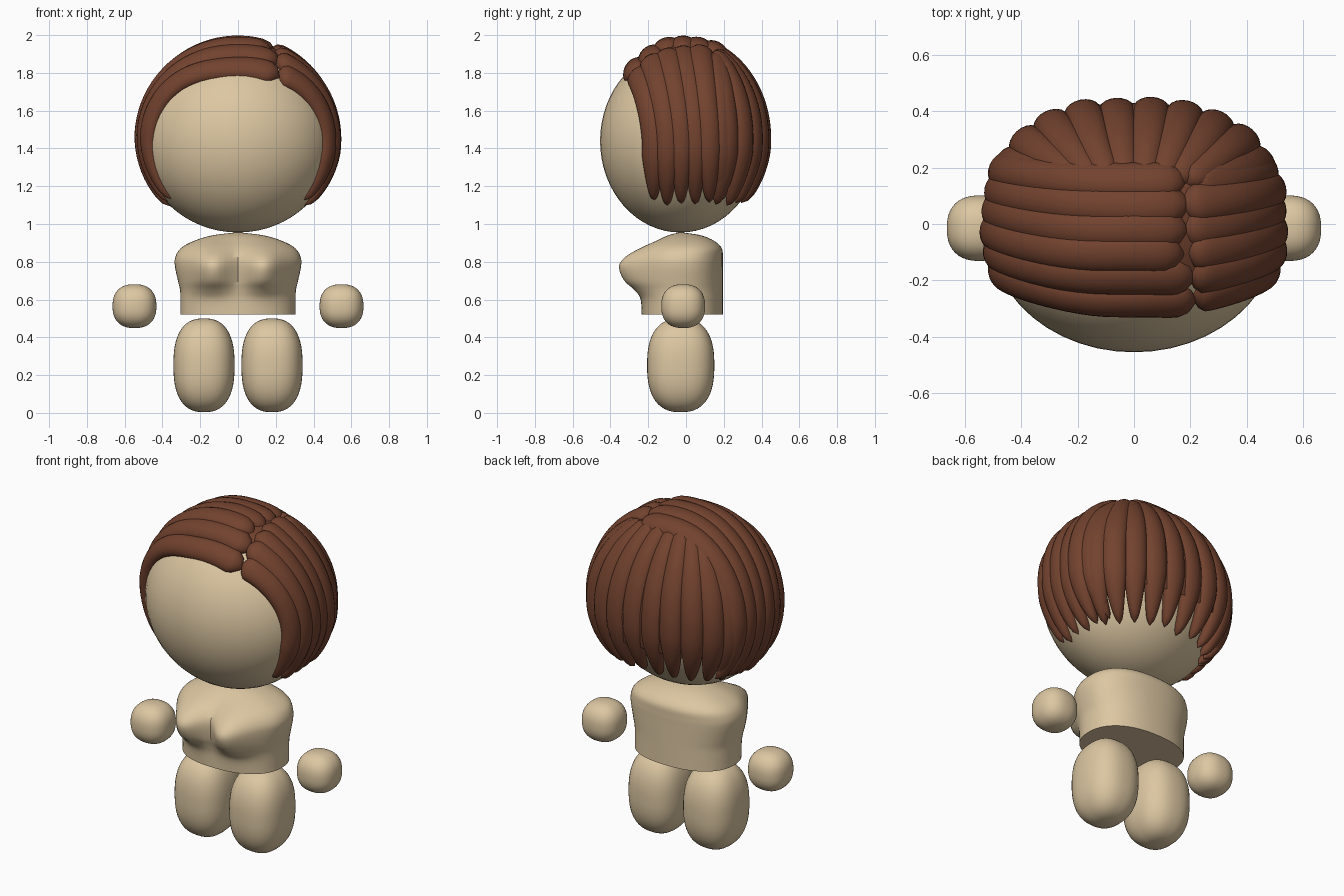
import bpy, bmesh, math, random
from mathutils import Vector

if "Cube" in bpy.data.objects:
    bpy.data.objects.remove(bpy.data.objects["Cube"])

random.seed(4)


def material(name, col):
    m = bpy.data.materials.new(name)
    m.diffuse_color = (*col, 1)
    m.use_nodes = True
    m.node_tree.nodes["Principled BSDF"].inputs["Base Color"].default_value = m.diffuse_color
    return m


SKIN = material("skin", (0.72, 0.57, 0.36))
HAIR = material("hair", (0.17, 0.055, 0.028))


def finish(name, bm, mat):
    bmesh.ops.recalc_face_normals(bm, faces=bm.faces)
    me = bpy.data.meshes.new(name)
    bm.to_mesh(me)
    bm.free()
    me.materials.append(mat)
    ob = bpy.data.objects.new(name, me)
    bpy.context.collection.objects.link(ob)
    bpy.ops.object.select_all(action='DESELECT')
    ob.select_set(True)
    bpy.context.view_layer.objects.active = ob
    bpy.ops.object.shade_smooth_by_angle(angle=math.radians(50))
    return ob


def loft(name, rings, mat):
    bm = bmesh.new()
    vs = [[bm.verts.new(p) for p in r] for r in rings]
    n = len(vs[0])
    for a, b in zip(vs, vs[1:]):
        for i in range(n):
            bm.faces.new((a[i], a[(i + 1) % n], b[(i + 1) % n], b[i]))
    bm.faces.new(vs[0])
    bm.faces.new(vs[-1])
    return finish(name, bm, mat)


def blob(name, centre, size, p, mat):
    """Sphere pushed towards a box by exponent p."""
    bm = bmesh.new()
    bmesh.ops.create_uvsphere(bm, u_segments=48, v_segments=32, radius=1)
    for v in bm.verts:
        k = sum(abs(c) ** p for c in v.co) ** (-1 / p)
        v.co = Vector([centre[i] + v.co[i] * k * size[i] for i in range(3)])
    return finish(name, bm, mat)


def spline(pts, steps):
    out = []
    for i in range(len(pts) - 1):
        a, b, c, d = (Vector(pts[min(max(j, 0), len(pts) - 1)]) for j in range(i - 1, i + 3))
        for s in range(steps):
            t = s / steps
            out.append(0.5 * (2 * b + (c - a) * t + (2 * a - 5 * b + 4 * c - d) * t * t
                              + (3 * b - a - 3 * c + d) * t ** 3))
    return out + [Vector(pts[-1])]


def smooth(t):
    t = min(max(t, 0), 1)
    return t * t * (3 - 2 * t)


# Head, hands and legs
blob("head", (0, -0.03, 1.44), (0.51, 0.425, 0.485), 2, SKIN)
for side, s in (("left", -1), ("right", 1)):
    blob(side + "_hand", (s * 0.548, -0.015, 0.565), (0.116, 0.116, 0.116), 2.4, SKIN)
    blob(side + "_leg", (s * 0.18, -0.028, 0.252), (0.162, 0.178, 0.248), 2.5, SKIN)

# Torso: z, half width, front y, back y, bust depth
PROFILE = [(0.52, 0.305, -0.235, 0.195, 0), (0.60, 0.305, -0.235, 0.195, 0.012),
           (0.65, 0.307, -0.235, 0.195, 0.05), (0.70, 0.318, -0.235, 0.195, 0.105),
           (0.77, 0.333, -0.235, 0.195, 0.132), (0.82, 0.333, -0.23, 0.195, 0.11),
           (0.87, 0.305, -0.20, 0.19, 0.06), (0.91, 0.235, -0.15, 0.15, 0.02),
           (0.94, 0.135, -0.095, 0.08, 0), (0.955, 0.01, -0.035, -0.02, 0)]
rings = []
for z, w, yf, yb, bust in spline(PROFILE, 4):
    ring = []
    for i in range(64):
        a = math.tau * i / 64
        c, s = math.cos(a), math.sin(a)
        k = (abs(c) ** 2.3 + abs(s) ** 2.3) ** (-1 / 2.3)
        x, y = w * c * k, (yf + yb) / 2 + (yb - yf) / 2 * s * k
        if s < 0:
            y -= bust * math.exp(-((abs(x) - 0.14) / 0.11) ** 2) * smooth(-s * 3)
        ring.append((x, y, z))
    rings.append(ring)
loft("torso", rings, SKIN)

# Hair envelope: a boxy ellipsoid that all strands follow
R = Vector((0.54, 0.452, 0.545))
C = Vector((0, 0, 1.45))
P = 2.4


def level(q):
    return (abs(q[0]) ** P + abs(q[1]) ** P) ** (2 / P) + q[2] ** 2


def normal(q):
    g = (abs(q[0]) ** P + abs(q[1]) ** P + 1e-6) ** (2 / P - 1)
    return Vector((g * abs(q[0]) ** (P - 1) * math.copysign(1, q[0]) / R.x,
                   g * abs(q[1]) ** (P - 1) * math.copysign(1, q[1]) / R.y,
                   q[2] / R.z)).normalized()


def strand(name, path, w0, w1, h, lift):
    """Flattened tapering lock along unit-space path points."""
    pos = [C + Vector([q[i] * R[i] for i in range(3)]) for q in path]
    n = len(pos) - 1
    rings = []
    for i, q in enumerate(path):
        t = i / n
        tan = (pos[min(i + 1, n)] - pos[max(i - 1, 0)]).normalized()
        nor = normal(q)
        side = tan.cross(nor).normalized()
        nor = side.cross(tan)
        f = min(1, (t / 0.07) ** 0.5 + 0.08, ((1 - t) / 0.32) ** 0.55 + 0.03)
        w = (w0 + (w1 - w0) * smooth(t / 0.5)) * f
        th = h * (0.35 + 0.65 * f) * min(1, f * 3)
        mid = pos[i] + nor * (lift - h)
        rings.append([mid + side * w * math.cos(a) + nor * th * math.sin(a)
                      for a in (math.tau * k / 20 for k in range(20))])
    loft(name, rings, HAIR)


N = 36
# Side locks sweep from the parting across the top and down
for side, s, start in (("left", -1, -0.38), ("right", 1, 0.33)):
    for j in range(6):
        v = j / 5
        yr, yt = -0.305 + 0.475 * v, -0.185 + 0.395 * v
        first = start + math.copysign(2.0 * yr * yr, start) + random.uniform(-0.04, 0.04)
        last = 2.34 + random.uniform(-0.03, 0.02)
        path = []
        for i in range(N + 1):
            phi = first + (last - first) * i / N
            y = (yr + (yt - yr) * smooth((phi - 0.2) / 1.5)) / R.y
            lo, hi = 0, 1.5
            for _ in range(30):
                k = (lo + hi) / 2
                if level((k * math.sin(phi), y, k * math.cos(phi))) < 1:
                    lo = k
                else:
                    hi = k
            path.append(Vector((s * lo * math.sin(phi), y, lo * math.cos(phi))))
        strand(f"{side}_lock_{j}", path, 0.072, 0.064, 0.048, random.uniform(0, 0.012))

# Back locks fan out from the crown
for j in range(10):
    a = math.radians(30 + 120 * j / 9)
    last = 2.29 + random.uniform(-0.04, 0.02)
    path = []
    for i in range(N + 1):
        t = i / N
        th = 0.39 + (last - 0.39) * t
        hx, hy = math.cos(a) * math.sin(th), math.sin(a) * math.sin(th)
        b = 1 - smooth(t / 0.5)
        hx += b * math.cos(a) * (0.5 - math.sin(0.39))
        hy += b * (0.36 - math.sin(a) * math.sin(0.39))
        q = Vector((hx, hy, math.cos(th)))
        path.append(q * level(q) ** -0.5)
    strand(f"back_lock_{j}", path, 0.055, 0.066, 0.045, random.uniform(-0.004, 0.01))

# Under-cap closes gaps between locks
bm = bmesh.new()
bmesh.ops.create_uvsphere(bm, u_segments=48, v_segments=32, radius=1)
for v in bm.verts:
    q = v.co * level(v.co) ** -0.5 * 0.95
    v.co = C + Vector([q[i] * R[i] for i in range(3)])
bmesh.ops.delete(bm, geom=[v for v in bm.verts if v.co.z < 1.28 or v.co.y < -0.18], context='VERTS')
finish("hair_cap", bm, HAIR)
